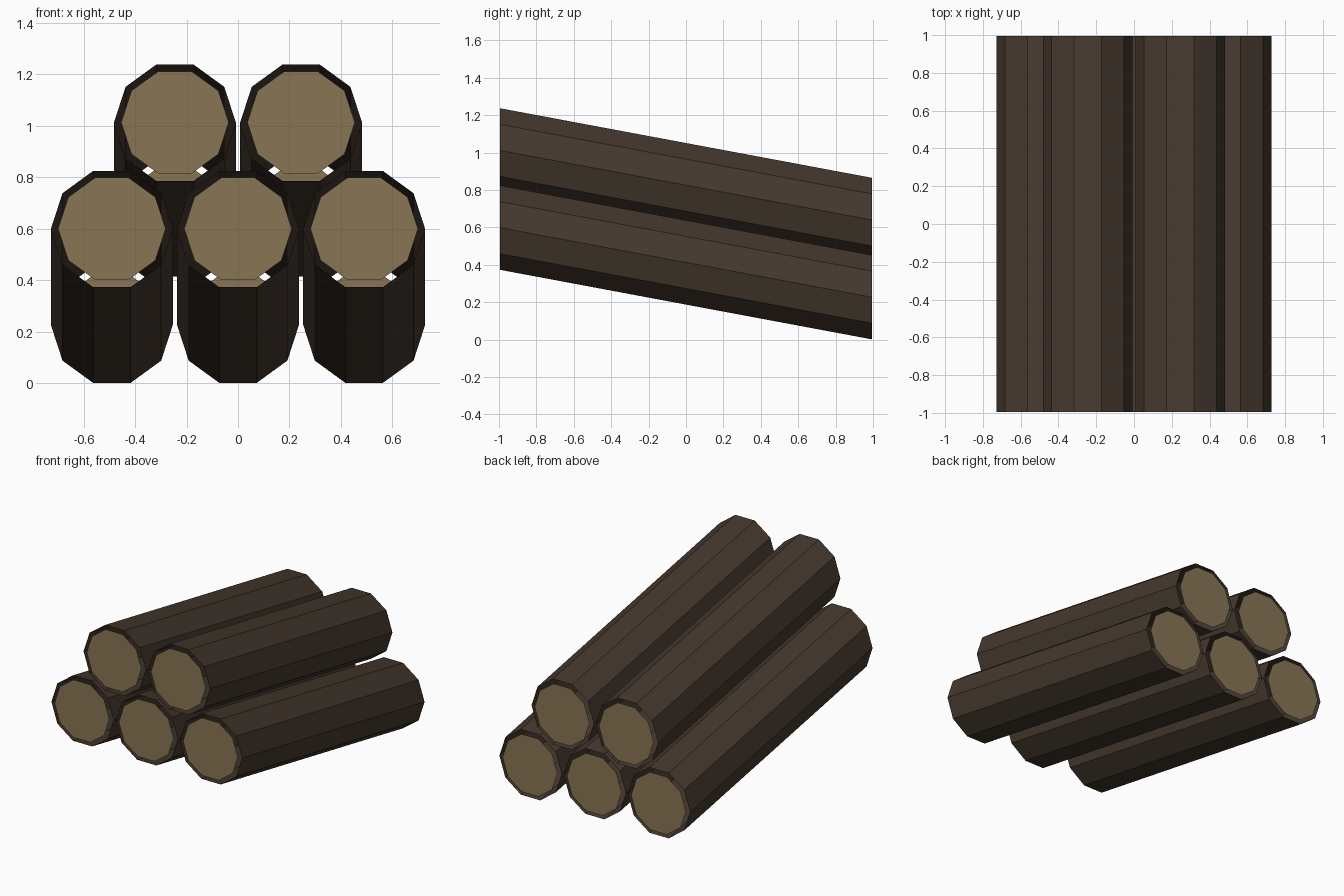
import bpy, bmesh
from math import cos, sin, pi

if "Cube" in bpy.data.objects:
    bpy.data.objects.remove(bpy.data.objects["Cube"])

SIDES = 10
SLOPE = -0.187      # height change per unit of y
R_BARK, R_CORE = 0.237, 0.209
Y_BARK, Y_CORE = 0.994, 1.0


def material(name, color):
    m = bpy.data.materials.new(name)
    m.diffuse_color = (*color, 1)
    m.use_nodes = True
    m.node_tree.nodes["Principled BSDF"].inputs["Base Color"].default_value = m.diffuse_color
    return m


bark = material("bark", (0.06, 0.04, 0.027))
wood = material("cut_wood", (0.25, 0.18, 0.09))


def ring(bm, r, y):
    # upright ring of points, shifted down along the slope
    return [bm.verts.new((r * cos(2 * pi * i / SIDES), y,
                          r * sin(2 * pi * i / SIDES) + SLOPE * y))
            for i in range(SIDES)]


def add_log(name, x, z):
    bm = bmesh.new()
    # open bark tube
    front, back = ring(bm, R_BARK, -Y_BARK), ring(bm, R_BARK, Y_BARK)
    for i in range(SIDES):
        j = (i + 1) % SIDES
        bm.faces.new((front[i], front[j], back[j], back[i]))
    # slightly smaller cut-wood discs at both ends
    bm.faces.new(ring(bm, R_CORE, -Y_CORE)).material_index = 1
    bm.faces.new(ring(bm, R_CORE, Y_CORE)[::-1]).material_index = 1
    mesh = bpy.data.meshes.new(name)
    bm.to_mesh(mesh)
    bm.free()
    mesh.materials.append(bark)
    mesh.materials.append(wood)
    obj = bpy.data.objects.new(name, mesh)
    obj.location = (x, 0, z)
    bpy.context.collection.objects.link(obj)


# three logs below, two resting in the gaps above
for n, x in enumerate((-0.49, 0, 0.49), 1):
    add_log(f"lower_log_{n}", x, 0.413)
for n, x in enumerate((-0.245, 0.245), 1):
    add_log(f"upper_log_{n}", x, 0.826)
